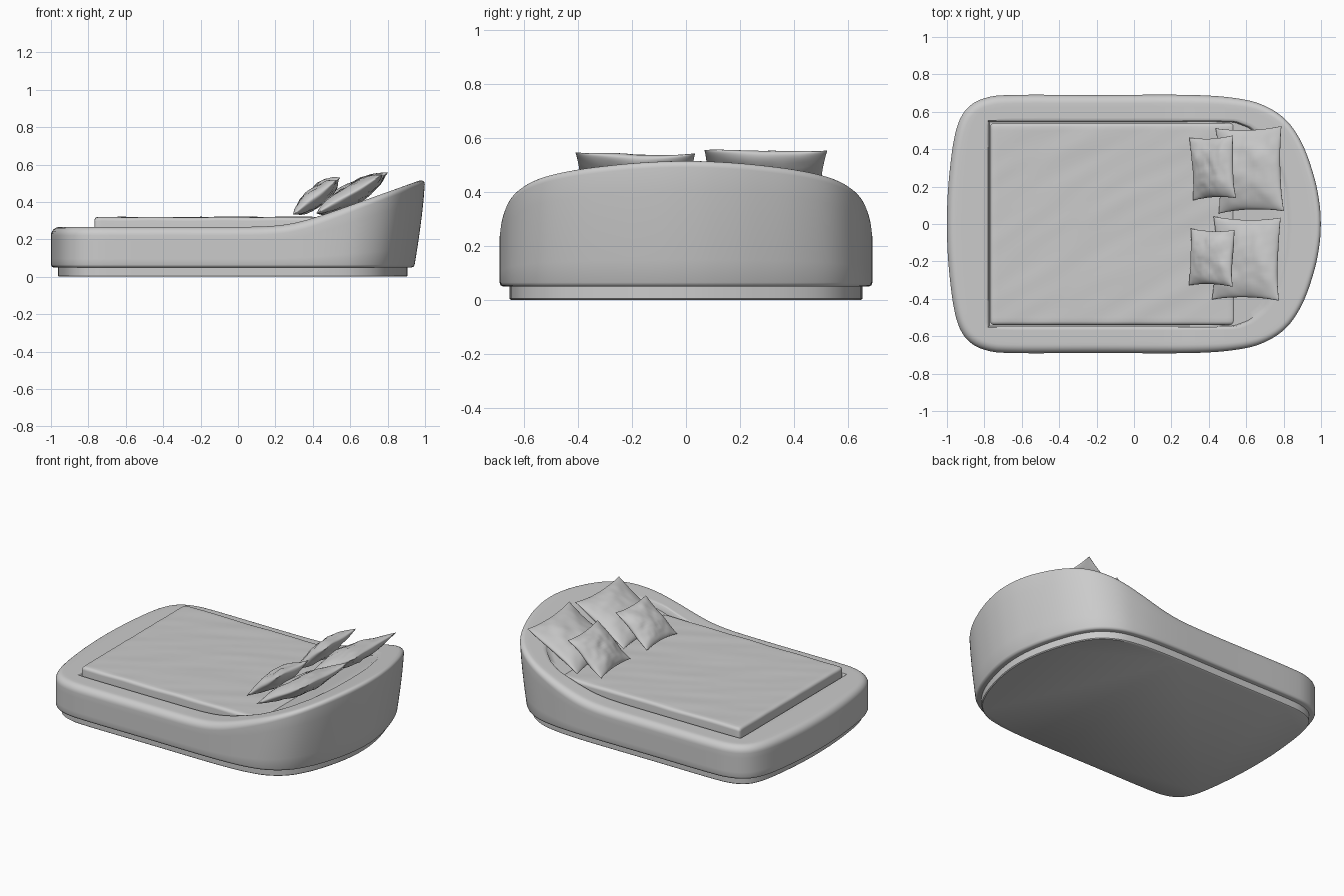
import bpy, math
from mathutils import Vector, noise

if "Cube" in bpy.data.objects:
    bpy.data.objects.remove(bpy.data.objects["Cube"])


def make_object(name, verts, faces, angle=40):
    me = bpy.data.meshes.new(name)
    me.from_pydata([tuple(v) for v in verts], [], faces)
    me.update()
    ob = bpy.data.objects.new(name, me)
    bpy.context.collection.objects.link(ob)
    bpy.ops.object.select_all(action='DESELECT')
    ob.select_set(True)
    bpy.context.view_layer.objects.active = ob
    bpy.ops.object.shade_smooth_by_angle(angle=math.radians(angle))
    return ob


def loft(name, rings, angle=40):
    # bridge closed rings bottom to top and cap both ends
    n = len(rings[0])
    verts = [p for r in rings for p in r]
    faces = [(k*n + i, k*n + (i+1) % n, (k+1)*n + (i+1) % n, (k+1)*n + i)
             for k in range(len(rings) - 1) for i in range(n)]
    faces.append(tuple(reversed(range(n))))
    faces.append(tuple((len(rings) - 1)*n + i for i in range(n)))
    return make_object(name, verts, faces, angle)


def mirror_outline(half):
    # half runs from the foot centre over +y to the head centre; result is CCW
    pts = [Vector(p) for p in half]
    return [Vector((p.x, -p.y)) for p in pts] + [p for p in reversed(pts[1:-1])]


def smooth_closed(pts, n):
    # Catmull-Rom curve resampled at equal arc length
    dense, m = [], len(pts)
    for i in range(m):
        a, b, c, d = (pts[(i + k) % m] for k in (-1, 0, 1, 2))
        for s in range(16):
            t = s / 16
            dense.append(0.5*(2*b + (c - a)*t + (2*a - 5*b + 4*c - d)*t*t
                              + (3*b - a - 3*c + d)*t**3))
    dense.append(dense[0])
    acc = [0]
    for p, q in zip(dense, dense[1:]):
        acc.append(acc[-1] + (q - p).length)
    out, j = [], 0
    for i in range(n):
        s = acc[-1]*i/n
        while acc[j + 1] < s:
            j += 1
        out.append(dense[j].lerp(dense[j + 1], (s - acc[j])/(acc[j + 1] - acc[j])))
    return out


def ray_hit(direction, poly):
    # point where a ray from the origin leaves a closed polygon
    d = direction.normalized()
    best = 0
    for a, b in zip(poly, poly[1:] + poly[:1]):
        e = b - a
        den = d.x*e.y - d.y*e.x
        if abs(den) > 1e-9:
            r = (a.x*e.y - a.y*e.x)/den
            s = (a.x*d.y - a.y*d.x)/den
            if -1e-6 <= s <= 1 + 1e-6:
                best = max(best, r)
    return d*best


def smoothstep(t):
    t = min(1, max(0, t))
    return t*t*(3 - 2*t)


def top_z(x):
    # flat foot end that sweeps up into the headboard
    return 0.266 + 0.36*0.07*math.log(1 + math.exp((x - 0.28)/0.07))


def floor_z(x):
    if x < 0.5:
        return 0.2 + 0.1*smoothstep((x - 0.4)/0.1)
    return min(top_z(x) - 0.002, 0.3 + (x - 0.5)*0.165/0.32)


# Plan outlines
N = 200
outline = smooth_closed(mirror_outline([
    (-1, 0), (-.993, .2), (-.968, .42), (-.935, .55), (-.88, .63), (-.79, .675),
    (-.65, .69), (-.2, .69), (.3, .69), (.55, .672), (.7, .632), (.82, .55),
    (.905, .42), (.965, .25), (.993, .11), (1, 0)]), N)
recess = mirror_outline([(-.78, 0), (-.78, .55), (.54, .55), (.62, .52), (.7, .455),
                         (.77, .34), (.81, .18), (.82, 0)])
normals = []
for i in range(N):
    t = (outline[(i + 1) % N] - outline[i - 1]).normalized()
    normals.append(Vector((t.y, -t.x)))


def rim_r(x):
    return 0.045 - 0.012*smoothstep((x - 0.3)/0.6)


def wall_point(i, inset, z):
    p = outline[i] - normals[i]*inset
    f = max(0, 1 - (z - 0.05)/(top_z(p.x) - 0.05))
    return Vector((p.x - 0.058*f**1.4*smoothstep((p.x - 0.3)/0.7), p.y, z))


# Upholstered frame: outer wall, rounded rim, recess for the mattress
rings = [[wall_point(i, ins, z) for i in range(N)]
         for ins, z in ((.014, .05), (.004, .054), (0, .065))]
for f in (.2, .4, .6, .8, 1):
    rings.append([wall_point(i, 0, .065 + f*(top_z(p.x) - rim_r(p.x) - .065))
                  for i, p in enumerate(outline)])
for k in range(1, 7):
    a = math.pi/2*k/6
    ring = []
    for i, p in enumerate(outline):
        r = rim_r(p.x)
        q = p - normals[i]*r*(1 - math.cos(a))
        ring.append(wall_point(i, r*(1 - math.cos(a)), top_z(q.x) - r + r*math.sin(a)))
    rings.append(ring)
edge = [ray_hit(v, recess) for v in rings[-1] for v in [v.xy]]
last = rings[-1]
for t in (.2, .4, .6, .8, .95):
    ring = []
    for a, b in zip(last, edge):
        p = a.xy.lerp(b, t)
        ring.append(Vector((p.x, p.y, top_z(p.x))))
    rings.append(ring)
rings.append([Vector((p.x, p.y, top_z(p.x) - .004)) for p in edge])
for s in (.99, .95, .9, .84, .78, .72, .66, .6, .4, .05):
    rings.append([Vector((p.x*s, p.y*s, floor_z(p.x*s))) for p in edge])
loft("bed_frame", rings, 50)

# Recessed plinth
base = [[wall_point(i, ins, .05) for i in range(N)] for ins in (.043, .037, .037)]
for ring, z in zip(base, (0, .005, .056)):
    for p in ring:
        p.z = z
loft("plinth", base)


# Mattress with soft edges and faint creases
def mattress(x0, x1, y0, y1, top, r):
    def ticks(a, b, n):
        e = [r*k for k in (0, .05, .2, .5, 1)]
        mid = [a + r + (b - a - 2*r)*k/n for k in range(1, n)]
        return [a + v for v in e] + mid + [b - v for v in reversed(e)]
    xs, ys = ticks(x0, x1, 60), ticks(y0, y1, 50)
    nx, ny = len(xs), len(ys)
    verts, faces = [], []
    for x in xs:
        for y in ys:
            ax, ay = max(0, r - min(x - x0, x1 - x)), max(0, r - min(y - y0, y1 - y))
            a = min(r, math.hypot(ax, ay))
            crease = noise.noise(Vector((x*2 + y*1.5, (y - x*.6)*9, 0)))*.003
            sx, sy = x, y
            if math.hypot(ax, ay) > r:  # round the plan corners
                k = 1 - r/math.hypot(ax, ay)
                sx += ax*k*(1 if x < 0 else -1)
                sy += ay*k*(1 if y < 0 else -1)
            verts.append((sx, sy, top - r + math.sqrt(r*r - a*a) + crease))
    for i in range(nx - 1):
        for j in range(ny - 1):
            faces.append((i*ny + j, (i+1)*ny + j, (i+1)*ny + j+1, i*ny + j+1))
    border = ([i*ny for i in range(nx)] + [(nx-1)*ny + j for j in range(1, ny)]
              + [i*ny + ny-1 for i in range(nx - 2, -1, -1)] + list(range(ny - 2, 0, -1)))
    s, m = len(verts), len(border)
    verts += [(verts[b][0], verts[b][1], .2) for b in border]
    for k in range(m):
        k2 = (k + 1) % m
        faces.append((border[k], s + k, s + k2, border[k2]))
    faces.append(tuple(reversed(range(s, s + m))))
    make_object("mattress", verts, faces, 60)


mattress(-.768, .54, -.54, .54, .319, .02)


# Scatter pillows: pinched squares, plump in the middle, lightly wrinkled
def pillow(name, loc, half_x, half_y, half_z, tilt, yaw, seed):
    n = 32
    verts, faces, index = [], [], {}
    for side in (1, -1):
        for i in range(n + 1):
            for j in range(n + 1):
                u, v = (-math.cos(math.pi*k/n) for k in (i, j))
                if side < 0 and (i in (0, n) or j in (0, n)):
                    index[side, i, j] = index[1, i, j]
                    continue
                x = half_x*u*(1 - .09*(1 - v*v))
                y = half_y*v*(1 - .07*(1 - u*u))
                plump = ((1 - u**2)*(1 - v**2))**.55
                w = noise.noise(Vector((u*1.6 + seed, v*1.6, side*3)))*.25
                w += noise.noise(Vector((u*4 + v*2, v*4 - u*2, seed + side)))*.1
                bend = .012*noise.noise(Vector((u, v, seed*7.3)))
                index[side, i, j] = len(verts)
                verts.append((x, y, side*half_z*plump*(1 + w) + bend))
        for i in range(n):
            for j in range(n):
                f = [index[side, a, b] for a, b in
                     ((i, j), (i+1, j), (i+1, j+1), (i, j+1))]
                faces.append(tuple(f if side > 0 else reversed(f)))
    ob = make_object(name, verts, faces, 80)
    ob.location = loc
    ob.rotation_euler = (0, -math.radians(tilt), math.radians(yaw))


pillow("large_pillow_left", (.62, .29, .45), .205, .228, .055, 31, 2, 1.3)
pillow("large_pillow_right", (.602, -.185, .438), .208, .222, .055, 30, -1, 4.7)
pillow("small_pillow_left", (.422, .3, .432), .152, .168, .05, 40, 3, 8.1)
pillow("small_pillow_right", (.415, -.18, .425), .15, .152, .05, 38, -2, 12.9)
